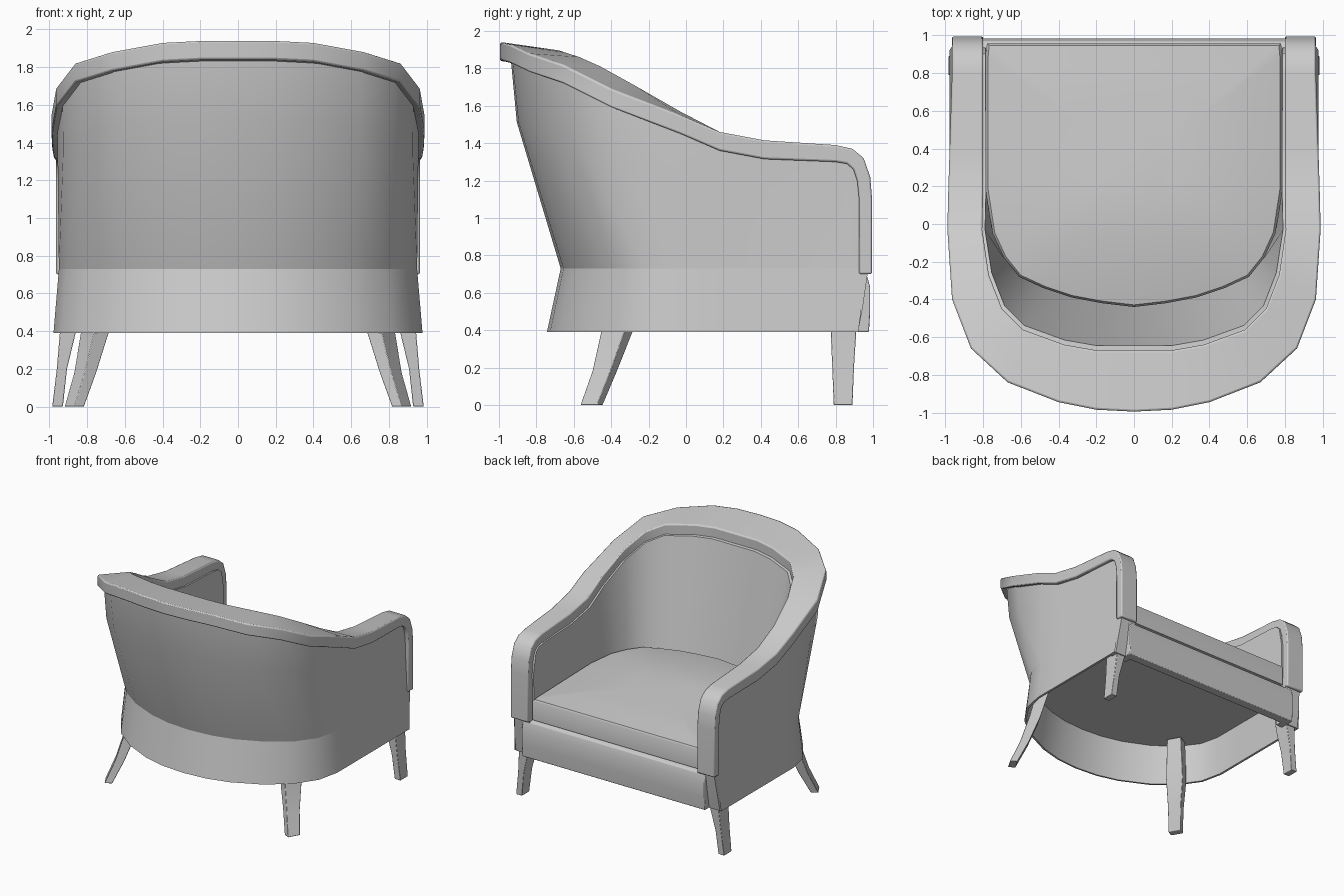
import bpy, bmesh, math
from mathutils import Vector

cube = bpy.data.objects.get("Cube")
if cube:
    bpy.data.objects.remove(cube)

grey = bpy.data.materials.new("upholstery_grey")
grey.use_nodes = True
grey.diffuse_color = (0.6, 0.6, 0.6, 1)
grey.node_tree.nodes["Principled BSDF"].inputs["Base Color"].default_value = (0.6, 0.6, 0.6, 1)


def loft(bm, rings, closed=False):
    """Bridge consecutive rings of points; closed joins each ring's ends."""
    rows = [[bm.verts.new(p) for p in ring] for ring in rings]
    for a, b in zip(rows, rows[1:]):
        count = len(a)
        for i in range(count if closed else count - 1):
            j = (i + 1) % count
            bm.faces.new((a[i], a[j], b[j], b[i]))
    return rows


def finish(name, bm, mirror=False, bevel=0, angle=35):
    bmesh.ops.remove_doubles(bm, verts=bm.verts, dist=0.0005)
    bmesh.ops.recalc_face_normals(bm, faces=bm.faces)
    mesh = bpy.data.meshes.new(name)
    bm.to_mesh(mesh)
    bm.free()
    mesh.materials.append(grey)
    ob = bpy.data.objects.new(name, mesh)
    bpy.context.collection.objects.link(ob)
    if mirror:
        mod = ob.modifiers.new("mirror", 'MIRROR')
        mod.use_clip = True
    if bevel:
        mod = ob.modifiers.new("soft_edges", 'BEVEL')
        mod.width = bevel
        mod.segments = 2
        mod.limit_method = 'ANGLE'
        mod.angle_limit = math.radians(50)
    bpy.ops.object.select_all(action='DESELECT')
    ob.select_set(True)
    bpy.context.view_layer.objects.active = ob
    bpy.ops.object.shade_smooth_by_angle(angle=math.radians(angle))
    return ob


# Rail stations: outer top, inner top, offset to the underside
arm = [(.995, .7, -.07, 0), (.995, 1.1, -.07, 0), (.985, 1.22, -.07, -.02),
       (.95, 1.32, -.055, -.06), (.89, 1.37, -.03, -.08), (.8, 1.39, 0, -.09),
       (.42, 1.415, 0, -.1), (.18, 1.46, 0, -.1)]
stations = []
for y, z, dy, dz in arm:
    bulge = .02 * max(0, (.8 - y) / .62)
    stations.append((Vector((.965 + bulge, y, z)), Vector((.8, y, z)), Vector((0, dy, dz))))
back = [((.99, -.03, 1.55), (.805, -.03, 1.57)), ((.965, -.4, 1.69), (.77, -.27, 1.71)),
        ((.865, -.66, 1.82), (.7, -.45, 1.81)), ((.67, -.84, 1.88), (.59, -.56, 1.86)),
        ((.4, -.945, 1.93), (.37, -.64, 1.885)), ((.2, -.985, 1.94), (.2, -.67, 1.895)),
        ((0, -.995, 1.94), (0, -.67, 1.895))]
stations += [(Vector(o), Vector(i), Vector((0, 0, -.1))) for o, i in back]

# Padded rail along both arms and over the back
bm = bmesh.new()
rows = loft(bm, [(o, i, i + d, o + d) for o, i, d in stations], closed=True)
bm.faces.new(rows[0])
finish("arm_and_back_rail", bm, mirror=True, bevel=.01)

# Seat-level outlines of the shell, from arm front to the back centre
columns = [stations[1]] + stations[3:]
outer_back = [(.95, -.05), (.91, -.22), (.79, -.38), (.61, -.51), (.385, -.61), (.2, -.655), (0, -.67)]
inner_back = [(.75, -.05), (.69, -.18), (.61, -.28), (.48, -.34), (.33, -.39), (.17, -.42), (0, -.44)]
arm_y = [(o + d * .9).y for o, i, d in columns[:-7]]
outer_base = [(.95, y) for y in arm_y] + outer_back
inner_base = [(.785, y) for y in arm_y] + inner_back

# Shell: flared outside, sloping inside, joined under the rail
bm = bmesh.new()
sections = []
for (o, i, d), ob_xy, ib_xy in zip(columns, outer_base, inner_base):
    low = Vector((*ob_xy, .73))
    top = o.lerp(i, .18) + d * .85
    mid = low.lerp(top, .88)
    mid.z = low.z + (top.z - low.z) * .7
    inner_top = o.lerp(i, 1.08) + d * .85
    sections.append((low, mid, top, inner_top, Vector((*ib_xy, .74))))
rows = loft(bm, sections)
bm.faces.new(rows[0])
finish("upholstered_shell", bm, mirror=True, angle=45)

# Thin skirt flaring outward below the seat, its front edge raked back
bm = bmesh.new()
skirt = []
for x, y in [(.95, .965)] + outer_base[2:]:
    bx, by = x * 1.03, y * (1.11 if y < 0 else .955)
    skirt.append(((x, y, .73), (bx, by, .39), (bx * .98, by * .98, .39), (x * .98, y * .98, .73)))
loft(bm, skirt, closed=True)
finish("base_skirt", bm, mirror=True)

# Tapered corner posts under the arms
bm = bmesh.new()
rows = loft(bm, [[(x, y, z) for x, y in ((.8, .85), (outer, .85), (outer, front), (.8, front))]
                 for z, outer, front in ((.39, .965, .92), (.52, .96, .945), (.71, .945, .972))], closed=True)
bm.faces.new(rows[0])
bm.faces.new(rows[-1])
finish("corner_posts", bm, mirror=True)


def full_outline(half):
    return list(half) + [(-x, y) for x, y in reversed(half[:-1])]


# Flat deck closing the underside of the seat
bm = bmesh.new()
bm.faces.new([bm.verts.new((x * .99, y * .99, .72)) for x, y in full_outline(outer_base)])
finish("seat_deck", bm)

# Front panel with a rounded upper edge
bm = bmesh.new()
profile = [(.9, .39), (.978, .39), (.985, .5), (.985, .63), (.968, .69), (.9, .715)]
rows = loft(bm, [[(x, y, z) for y, z in profile] for x in (-.865, .865)], closed=True)
for row in rows:
    bm.faces.new(row)
finish("front_panel", bm, bevel=.006)

# Domed seat cushion
bm = bmesh.new()
outline = full_outline([(.78, .957)] + inner_base[1:])
mid_y = .3
rings = []
for scale, z in [(1, .715), (1, .875), (.985, .89), (.8, .915), (.55, .935), (.25, .95)]:
    ring = []
    for x, y in outline:
        rise = .03 * (.957 - y) / 1.4 if z > .8 else 0
        ring.append((x * scale, mid_y + (y - mid_y) * scale, z + rise))
    rings.append(ring)
rows = loft(bm, rings, closed=True)
bm.faces.new(rows[0])
bm.faces.new(rows[-1])
finish("seat_cushion", bm, angle=40)


# Bowed legs, tapering to the floor
def legs(name, path, turn):
    rings = []
    for x, y, z, wx, wy in path:
        ring = []
        for sx, sy in ((1, 1), (-1, 1), (-1, -1), (1, -1)):
            px, py = sx * wx, sy * wy
            ring.append((x + px * math.cos(turn) - py * math.sin(turn),
                         y + px * math.sin(turn) + py * math.cos(turn), z))
        rings.append(ring)
    bm = bmesh.new()
    rows = loft(bm, rings, closed=True)
    bm.faces.new(rows[0])
    bm.faces.new(rows[-1])
    finish(name, bm, mirror=True, bevel=.004)


legs("front_legs", [(.87, .842, .71, .05, .068), (.903, .842, .39, .042, .068),
                    (.934, .84, .2, .027, .058), (.957, .84, 0, .028, .05)], 0)
legs("back_legs", [(.7, -.3, .71, .052, .06), (.76, -.37, .39, .045, .072),
                   (.81, -.435, .18, .036, .056), (.868, -.505, 0, .03, .052)], math.radians(-30))
